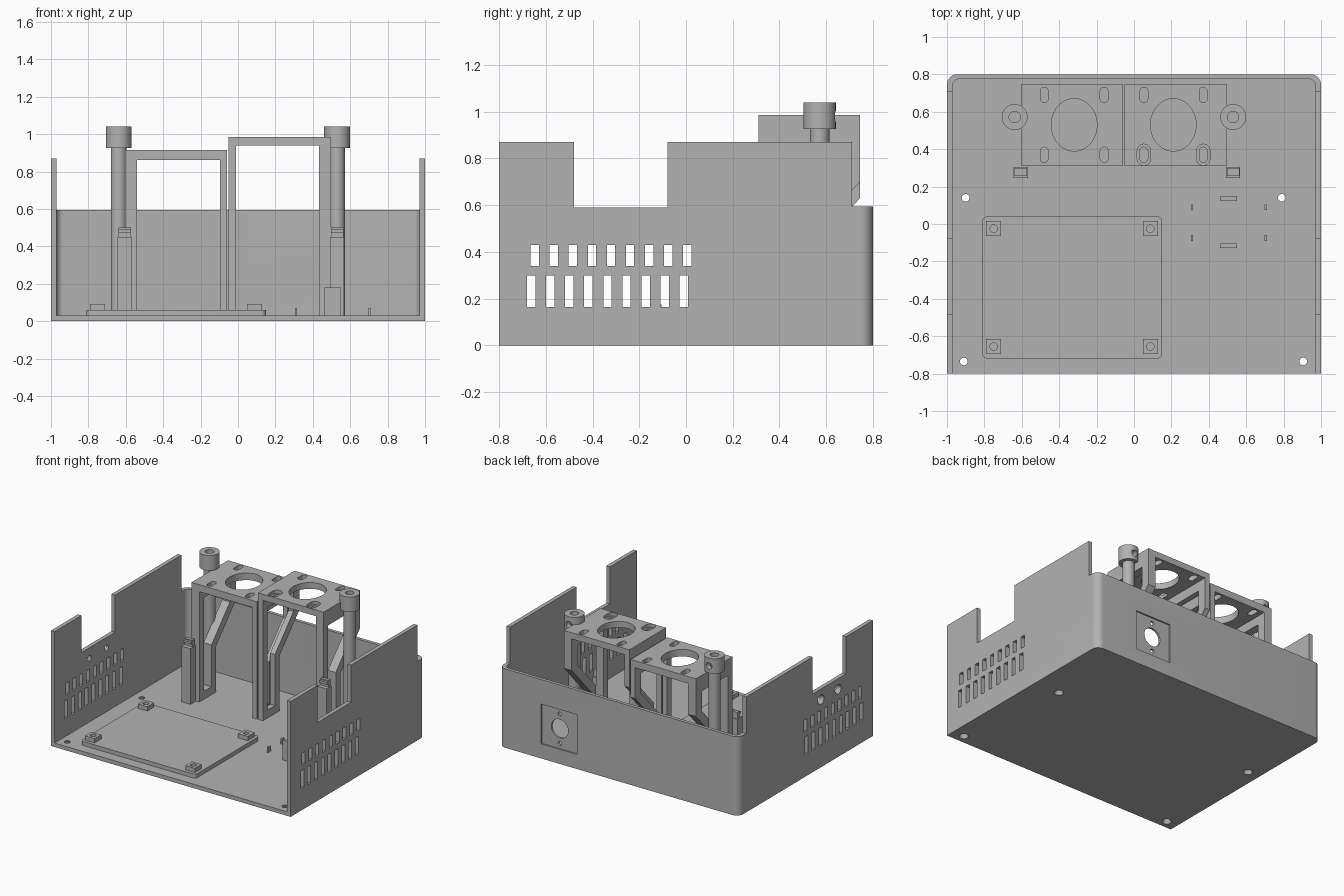
import bpy, bmesh, math
from mathutils import Matrix, Vector

if "Cube" in bpy.data.objects:
    bpy.data.objects.remove(bpy.data.objects["Cube"])

grey = bpy.data.materials.new("plain grey")
grey.use_nodes = True
grey.diffuse_color = (0.45, 0.45, 0.45, 1)
grey.node_tree.nodes["Principled BSDF"].inputs["Base Color"].default_value = grey.diffuse_color


def to_object(name, bm):
    bmesh.ops.recalc_face_normals(bm, faces=bm.faces[:])
    mesh = bpy.data.meshes.new(name)
    bm.to_mesh(mesh)
    bm.free()
    mesh.materials.append(grey)
    obj = bpy.data.objects.new(name, mesh)
    bpy.context.scene.collection.objects.link(obj)
    return obj


def box(name, x, y, z):
    bm = bmesh.new()
    bmesh.ops.create_cube(bm, size=1)
    for v in bm.verts:
        v.co = [(a + b) / 2 + c * (b - a) for (a, b), c in zip((x, y, z), v.co)]
    return to_object(name, bm)


def prism(name, points, low, high, axis="z"):
    """Extrude an outline: xy outline along z, or yz outline along x."""
    bm = bmesh.new()
    place = (lambda p: (p[0], p[1], low)) if axis == "z" else (lambda p: (low, p[0], p[1]))
    face = bm.faces.new([bm.verts.new(place(p)) for p in points])
    out = bmesh.ops.extrude_face_region(bm, geom=[face])
    shift = Vector((0, 0, high - low)) if axis == "z" else Vector((high - low, 0, 0))
    bmesh.ops.translate(bm, vec=shift, verts=[g for g in out["geom"] if isinstance(g, bmesh.types.BMVert)])
    return to_object(name, bm)


def cone(name, start, end, r1, r2=None, sides=40):
    """Cylinder or cone between two points."""
    a, b = Vector(start), Vector(end)
    bm = bmesh.new()
    bmesh.ops.create_cone(bm, cap_ends=True, segments=sides, radius1=r1,
                          radius2=r1 if r2 is None else r2, depth=(b - a).length)
    turn = Vector((0, 0, 1)).rotation_difference(b - a).to_matrix().to_4x4()
    bm.transform(Matrix.Translation((a + b) / 2) @ turn)
    return to_object(name, bm)


def combine(obj, tools, operation="DIFFERENCE"):
    """Apply booleans and discard the tools."""
    for tool in tools:
        mod = obj.modifiers.new("shape", "BOOLEAN")
        mod.operation, mod.solver, mod.object = operation, "EXACT", tool
    graph = bpy.context.evaluated_depsgraph_get()
    mesh = bpy.data.meshes.new_from_object(obj.evaluated_get(graph))
    obj.modifiers.clear()
    obj.data = mesh
    for tool in tools:
        bpy.data.objects.remove(tool)
    return obj


def arc(cx, cy, rx, ry, start, end, steps):
    angles = [math.radians(start + (end - start) * i / steps) for i in range(steps + 1)]
    return [(cx + rx * math.cos(a), cy + ry * math.sin(a)) for a in angles]


def tray_outline(half, front, back, r):
    return ([(-half, front), (half, front)] + arc(half - r, back - r, r, r, 0, 90, 8)
            + arc(r - half, back - r, r, r, 90, 180, 8))


def slot(x, y, r, half, low, high):
    pts = arc(x, y + half - r, r, r, 0, 180, 10) + arc(x, y - half + r, r, r, 180, 360, 10)
    return prism("slot_cutter", pts, low, high)


# Case: open-front tray with stepped side walls
case = prism("case", tray_outline(1, -0.8, 0.8, 0.055), 0, 0.87)
cuts = [prism("cavity", tray_outline(0.97, -0.9, 0.775, 0.035), 0.03, 1),
        box("rear_step", (-1.1, 1.1), (0.71, 0.9), (0.595, 1)),
        box("side_notch", (-1.1, 1.1), (-0.48, -0.08), (0.59, 1))]
# Two rows of side vents
for i in range(9):
    for y, low, high in ((-0.665, 0.34, 0.43), (-0.68, 0.165, 0.3)):
        y += i * 0.0815
        cuts.append(box("vent", (-1.1, 1.1), (y, y + 0.036), (low, high)))
# Countersunk holes in the side walls and floor
for side in (-1, 1):
    for y in (-0.385, -0.18):
        cuts.append(cone("screw_hole", (side * 0.95, y, 0.51), (side * 1.01, y, 0.51), 0.01, 0.041))
for x, y in ((-0.9, 0.14), (0.79, 0.14), (-0.91, -0.735), (0.905, -0.735)):
    cuts.append(cone("floor_hole", (x, y, -0.01), (x, y, 0.04), 0.038, 0.016))
# Square rear recess with a round opening and two screw holes
cuts.append(box("socket_recess", (0.35, 0.65), (0.79, 0.9), (0.11, 0.41)))
for z, r in ((0.26, 0.07), (0.37, 0.015), (0.15, 0.015)):
    cuts.append(cone("socket_hole", (0.5, 0.7, z), (0.5, 0.9, z), r))
combine(case, cuts)

# Board base with four drilled standoffs
r = 0.025
outline = [p for cx, cy, a in ((0.15 - r, 0.04 - r, 0), (r - 0.81, 0.04 - r, 90),
                               (r - 0.81, r - 0.72, 180), (0.15 - r, r - 0.72, 270))
           for p in arc(cx, cy, r, r, a, a + 90, 5)]
prism("board_base", outline, 0.025, 0.06)
for x in (-0.75, 0.087):
    for y in (-0.025, -0.655):
        standoff = box("board_standoff", (x - 0.04, x + 0.04), (y - 0.04, y + 0.04), (0.055, 0.092))
        combine(standoff, [cone("hole", (x, y, 0.07), (x, y, 0.2), 0.02)])

# Small locating tabs and upright clips
for x in (0.31, 0.705):
    for y in (0.09, -0.075):
        box("locating_tab", (x - 0.006, x + 0.006), (y - 0.015, y + 0.015), (0.025, 0.07))
for y, s in ((0.14, -1), (-0.12, 1)):
    box("upright_clip", (0.463, 0.55), (y - 0.009, y + 0.009), (0.025, 0.18))
    y += s * 0.01
    box("clip_lip", (0.463, 0.55), (y - 0.006, y + 0.006), (0.155, 0.175))


# Motor brackets: arch with windowed, angled legs
def bracket(name, left, right, top, thick, inner_left, inner_right, hole_x, slot_xs, bored):
    low = top - thick
    body = prism(name, [(0.31, 0.025), (0.51, 0.025), (0.51, top - 0.54), (0.745, top - 0.285),
                        (0.745, top), (0.31, top)], left, right, "x")
    window = [(0.365, 0.09), (0.455, 0.09), (0.455, top - 0.51), (0.675, top - 0.27),
              (0.675, top - 0.12), (0.365, top - 0.12)]
    tools = [box("gap", (inner_left, inner_right), (0, 1), (-0.1, low)),
             prism("window", window, left - 0.1, right + 0.1, "x"),
             prism("opening", arc(hole_x, 0.53, 0.122, 0.14, 0, 354, 59), low - 0.02, top + 0.1)]
    for x in slot_xs:
        for y in (0.37, 0.69):
            tools.append(slot(x, y, 0.021, 0.041, low - 0.02, top + 0.1))
        if bored:
            tools.append(slot(x, 0.37, 0.036, 0.057, top - 0.025, top + 0.1))
    return combine(body, tools)


bracket("left_hand_bracket", -0.605, -0.06, 0.915, 0.053, -0.54, -0.097, -0.32, (-0.48, -0.16), False)
bracket("right_hand_bracket", -0.05, 0.497, 0.985, 0.047, -0.01, 0.432, 0.21, (0.053, 0.37), True)

# Tall posts with bored collars, and the short hooked posts in front
for x, clip_x in ((-0.638, -0.605), (0.53, 0.53)):
    y = 0.572
    post = cone("tall_post", (x, y, 0.025), (x, y, 1.0), 0.042)
    combine(post, [cone("collar", (x, y, 0.927), (x, y, 1.04), 0.069)], "UNION")
    combine(post, [cone("bore", (x, y, 0.94), (x, y, 1.1), 0.03),
                   cone("set_screw_hole", (x, y, 0.98), (x, y + 0.1, 0.98), 0.024)])
    box("hooked_post", (clip_x - 0.038, clip_x + 0.038), (0.245, 0.305), (0.025, 0.45))
    box("post_tongue", (clip_x - 0.033, clip_x + 0.033), (0.275, 0.3), (0.44, 0.5))
    box("post_hook", (clip_x - 0.033, clip_x + 0.033), (0.257, 0.28), (0.475, 0.492))

# Smooth curved walls, keep sharp edges
for obj in bpy.context.scene.objects:
    if obj.type == "MESH":
        obj.select_set(True)
        bpy.context.view_layer.objects.active = obj
bpy.ops.object.shade_smooth_by_angle(angle=math.radians(30))
